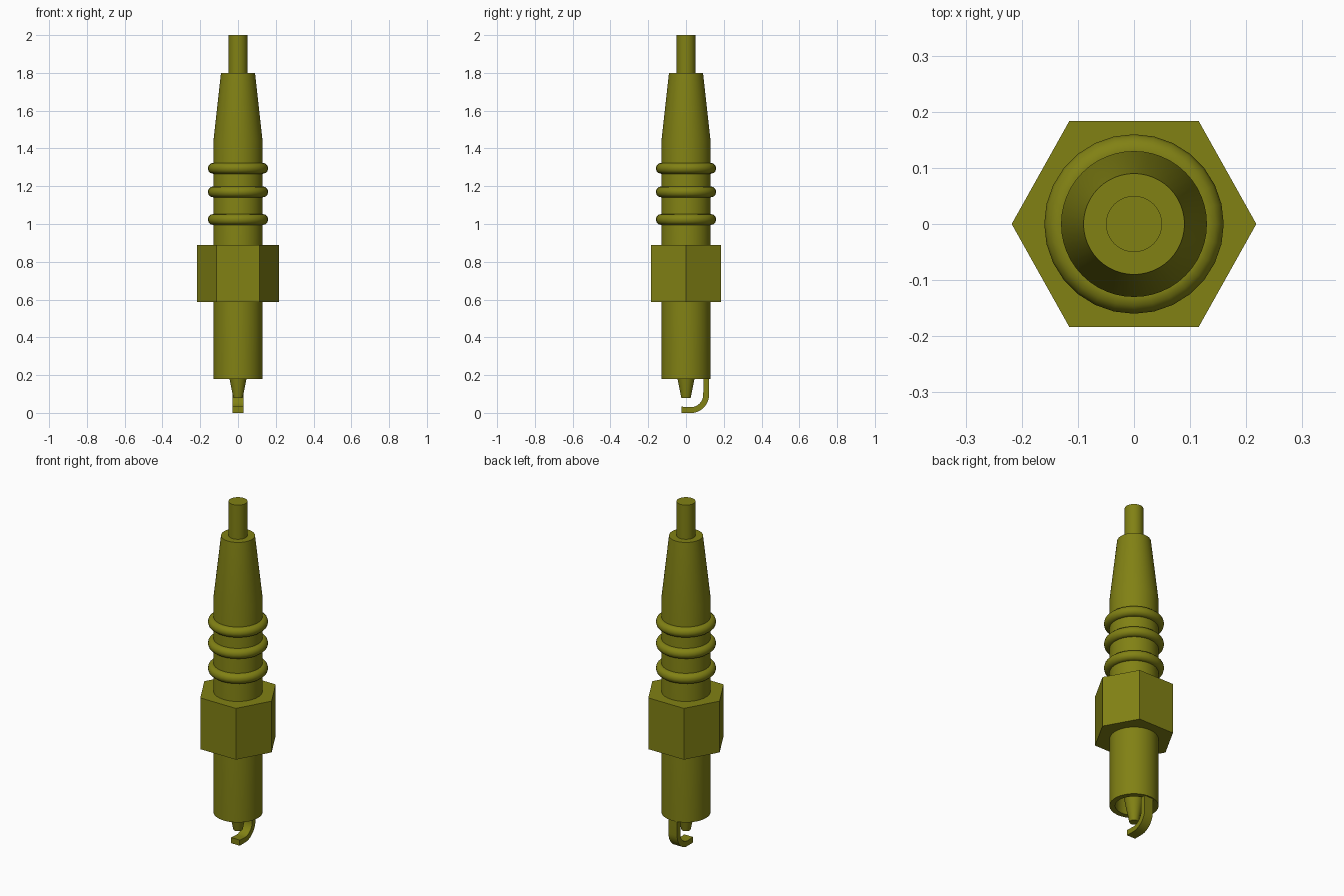
import bpy, bmesh, math
from mathutils import Vector

cube = bpy.data.objects.get("Cube")
if cube:
    bpy.data.objects.remove(cube, do_unlink=True)

olive = bpy.data.materials.new("olive metal")
olive.use_nodes = True
COLOUR = (0.22, 0.22, 0.007, 1)
olive.diffuse_color = COLOUR
bsdf = next(n for n in olive.node_tree.nodes if n.type == 'BSDF_PRINCIPLED')
bsdf.inputs["Base Color"].default_value = COLOUR


def finish(bm, name, smooth=True):
    """Turn a bmesh into a coloured object."""
    bmesh.ops.remove_doubles(bm, verts=bm.verts, dist=1e-5)
    bmesh.ops.recalc_face_normals(bm, faces=bm.faces)
    mesh = bpy.data.meshes.new(name)
    bm.to_mesh(mesh)
    bm.free()
    mesh.materials.append(olive)
    ob = bpy.data.objects.new(name, mesh)
    bpy.context.collection.objects.link(ob)
    if smooth:
        bpy.ops.object.select_all(action='DESELECT')
        ob.select_set(True)
        bpy.context.view_layer.objects.active = ob
        bpy.ops.object.shade_smooth_by_angle(angle=math.radians(35))
    return ob


def lathe(name, profile, closed=False, steps=48):
    """Spin (radius, z) points around the z axis."""
    bm = bmesh.new()
    verts = [bm.verts.new((r, 0, z)) for r, z in profile]
    pairs = list(zip(verts, verts[1:])) + ([(verts[-1], verts[0])] if closed else [])
    edges = [bm.edges.new(p) for p in pairs]
    bmesh.ops.spin(bm, geom=verts + edges, cent=(0, 0, 0), axis=(0, 0, 1),
                   angle=math.tau, steps=steps, use_duplicate=False)
    return finish(bm, name)


def prism(name, outline, offset, smooth=False):
    """Extrude a flat outline along an offset."""
    bm = bmesh.new()
    face = bm.faces.new([bm.verts.new(p) for p in outline])
    new = bmesh.ops.extrude_face_region(bm, geom=[face], use_keep_orig=True)["geom"]
    bmesh.ops.translate(bm, vec=Vector(offset),
                        verts=[v for v in new if isinstance(v, bmesh.types.BMVert)])
    return finish(bm, name, smooth)


# Body with an open socket underneath and a tapering neck
lathe("body", [(0, 0.45), (0.10, 0.45), (0.10, 0.18), (0.13, 0.18),
               (0.13, 1.44), (0.09, 1.80), (0, 1.80)])

# Terminal rod at the top
lathe("terminal_rod", [(0, 1.79), (0.05, 1.79), (0.05, 2.0), (0, 2.0)])

# Insulator tip inside the socket
lathe("insulator_tip", [(0, 0.08), (0.025, 0.08), (0.045, 0.18), (0.09, 0.45), (0, 0.45)])

# Rounded ribs
for i, z in enumerate((1.024, 1.17, 1.295)):
    ring = [(0.131 + 0.029 * math.cos(a), z + 0.029 * math.sin(a))
            for a in (math.tau * k / 12 for k in range(12))]
    lathe(f"rib_{i + 1}", ring, closed=True, steps=28)

# Hexagonal nut
hexagon = [(0.218, 0), (0.115, 0.184), (-0.115, 0.184),
           (-0.218, 0), (-0.115, -0.184), (0.115, -0.184)]
prism("hex_nut", [(x, y, 0.588) for x, y in hexagon], (0, 0, 0.30))


# Bent ground electrode: a strip with a quarter-circle bend
def bend(radius, n=10):
    return [(0.025 + radius * math.cos(a), 0.096 - radius * math.sin(a))
            for a in (math.pi / 2 * k / n for k in range(n + 1))]


outer = [(0.122, 0.20)] + bend(0.097) + [(-0.024, 0.0)]
inner = [(0.094, 0.20)] + bend(0.066) + [(-0.024, 0.033)]
inner[1:-1] = [(min(y, 0.094), max(z, 0.03)) for y, z in inner[1:-1]]
outer = [(y, max(z, 0.0)) for y, z in outer]
prism("ground_electrode", [(-0.028, y, z) for y, z in outer + inner[::-1]],
      (0.056, 0, 0), smooth=True)
